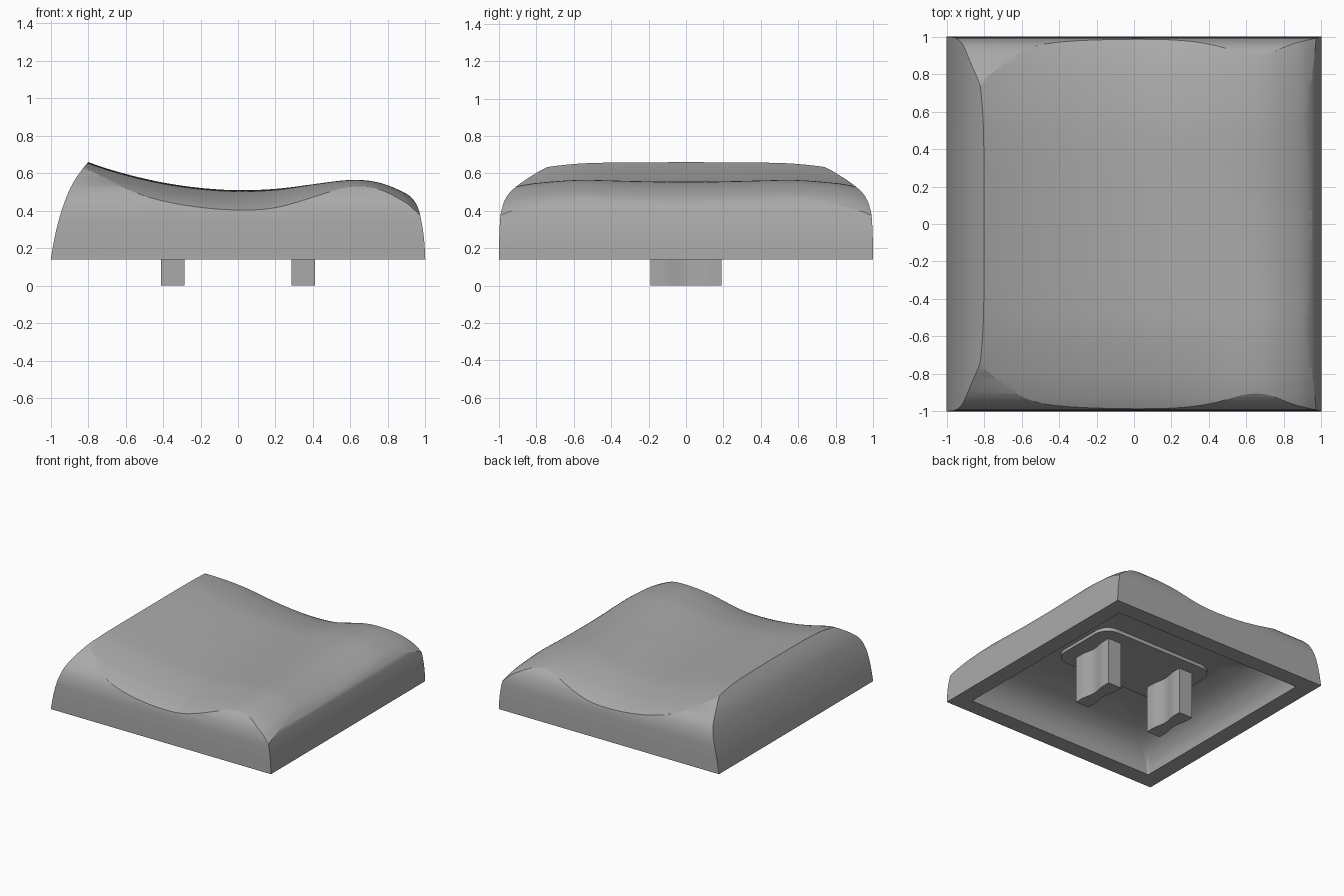
import bpy, bmesh, math

cube = bpy.data.objects.get("Cube")
if cube:
    bpy.data.objects.remove(cube, do_unlink=True)

mat = bpy.data.materials.new("mid_grey")
mat.use_nodes = True
GREY = (0.4, 0.4, 0.4, 1)
mat.diffuse_color = GREY
mat.node_tree.nodes["Principled BSDF"].inputs["Base Color"].default_value = GREY


def make(name, bm):
    bmesh.ops.recalc_face_normals(bm, faces=bm.faces)
    mesh = bpy.data.meshes.new(name)
    bm.to_mesh(mesh)
    bm.free()
    mesh.materials.append(mat)
    ob = bpy.data.objects.new(name, mesh)
    bpy.context.collection.objects.link(ob)
    return ob


def loft(name, rings):
    """Skin a list of closed rings and cap both ends."""
    bm = bmesh.new()
    loops = [[bm.verts.new(p) for p in ring] for ring in rings]
    n = len(loops[0])
    for a, b in zip(loops, loops[1:]):
        for i in range(n):
            j = (i + 1) % n
            bm.faces.new((a[i], a[j], b[j], b[i]))
    bm.faces.new(loops[0])
    bm.faces.new(loops[-1])
    return make(name, bm)


def spline(pts, steps=6):
    """Smooth curve through the given 2D points."""
    out = []
    for i in range(len(pts) - 1):
        p0, p1 = pts[max(i - 1, 0)], pts[i]
        p2, p3 = pts[i + 1], pts[min(i + 2, len(pts) - 1)]
        for s in range(steps):
            t = s / steps
            out.append(tuple(
                0.5 * (2 * b + (c - a) * t + (2 * a - 5 * b + 4 * c - d) * t * t
                       + (3 * b - a - 3 * c + d) * t ** 3)
                for a, b, c, d in zip(p0, p1, p2, p3)))
    return out + [pts[-1]]


def sample(curve, x):
    for (x0, y0), (x1, y1) in zip(curve, curve[1:]):
        if x <= x1:
            return y0 + (y1 - y0) * (x - x0) / (x1 - x0)
    return curve[-1][1]


def boolean(target, tool, op):
    mod = target.modifiers.new(op, "BOOLEAN")
    mod.object, mod.operation, mod.solver = tool, op, "EXACT"
    bpy.ops.object.select_all(action="DESELECT")
    bpy.context.view_layer.objects.active = target
    target.select_set(True)
    bpy.ops.object.modifier_apply(modifier=mod.name)
    bpy.data.objects.remove(tool, do_unlink=True)


# Scooped top: a block whose upper side follows two crossing curves
scoop = spline([(-1.1, .78), (-.8, .66), (-.6, .597), (-.4, .551), (-.2, .522),
                (0, .51), (.2, .517), (.4, .54), (.6, .556), (.75, .54),
                (.88, .49), (.95, .44), (1.1, .3)])
falloff = spline([(0, 0), (.4, -.003), (.6, -.013), (.8, -.045), (.92, -.078),
                  (.985, -.105), (1.1, -.16)])


def top_height(x, y):
    w = min(max((x - .1) / .65, 0), 1)
    w = w * w * (3 - 2 * w)
    return sample(scoop, x) + sample(falloff, abs(y)) + .065 * w * y * y


BASE, REACH, N = .14, 1.1, 88
bm = bmesh.new()
bmesh.ops.create_grid(bm, x_segments=N, y_segments=N, size=REACH)
extruded = bmesh.ops.extrude_face_region(bm, geom=bm.faces[:])["geom"]
upper = {g for g in extruded if isinstance(g, bmesh.types.BMVert)}
for v in bm.verts:
    v.co.z = top_height(v.co.x, v.co.y) if v in upper else BASE
cap = make("keycap_shell", bm)

# Curved side walls: two crossing prisms trim the block
left = [(-1, .14), (-.972, .29), (-.932, .43), (-.88, .55), (-.8, .66), (-.68, .79)]
right = [(.68, .68), (.8, .58), (.88, .515), (.95, .44), (.978, .35), (.994, .24), (1, .14)]
side = [(1, .14), (.997, .3), (.985, .41), (.94, .5), (.82, .59), (.7, .65), (.4, .75)]
x_profile = [(-1, 0)] + spline(left) + spline(right) + [(1, 0)]
half = [(1, 0)] + spline(side)
y_profile = half + [(-y, z) for y, z in reversed(half)]
R = REACH + .1
x_walls = loft("x_walls", [[(x, s * R, z) for x, z in x_profile] for s in (-1, 1)])
y_walls = loft("y_walls", [[(s * R, y, z) for y, z in y_profile] for s in (-1, 1)])
boolean(cap, x_walls, "INTERSECT")
boolean(cap, y_walls, "INTERSECT")


def rounded(hx, hy, r, z, seg=8):
    pts = []
    for k, (sx, sy) in enumerate(((1, 1), (-1, 1), (-1, -1), (1, -1))):
        for i in range(seg + 1):
            a = (k + i / seg) * math.pi / 2
            pts.append((sx * (hx - r) + r * math.cos(a),
                        sy * (hy - r) + r * math.sin(a), z))
    return pts


# Hollow underside, rounding off towards its ceiling
hollow = spline([(.87, .1), (.865, .14), (.845, .22), (.79, .3), (.7, .36),
                 (.58, .4), (.5, .415)], 4)
cavity = loft("cavity", [rounded(h, h, .01 + (.87 - h) * .6, z) for h, z in hollow])
boolean(cap, cavity, "DIFFERENCE")

# Mounting pad on the ceiling
pad = loft("mounting_pad", [rounded(.53, .3, .12, z) for z in (.385, .44)])

# Two prongs with waisted broad faces
prongs = []
for name, cx in (("left_prong", .348), ("right_prong", -.348)):
    edge = [(.062 - .018 * (1 + math.cos(math.pi * min(abs(y) / .13, 1))) / 2, y)
            for y in [-.19 + .38 * i / 24 for i in range(25)]]
    outline = edge + [(-x, y) for x, y in reversed(edge)]
    prongs.append(loft(name, [[(cx + x, y, z) for x, y in outline] for z in (0, .41)]))

# Smooth shading with crisp creases
for ob in [cap, pad] + prongs:
    bpy.ops.object.select_all(action="DESELECT")
    ob.select_set(True)
    bpy.context.view_layer.objects.active = ob
    bpy.ops.object.shade_smooth_by_angle(angle=math.radians(25))
